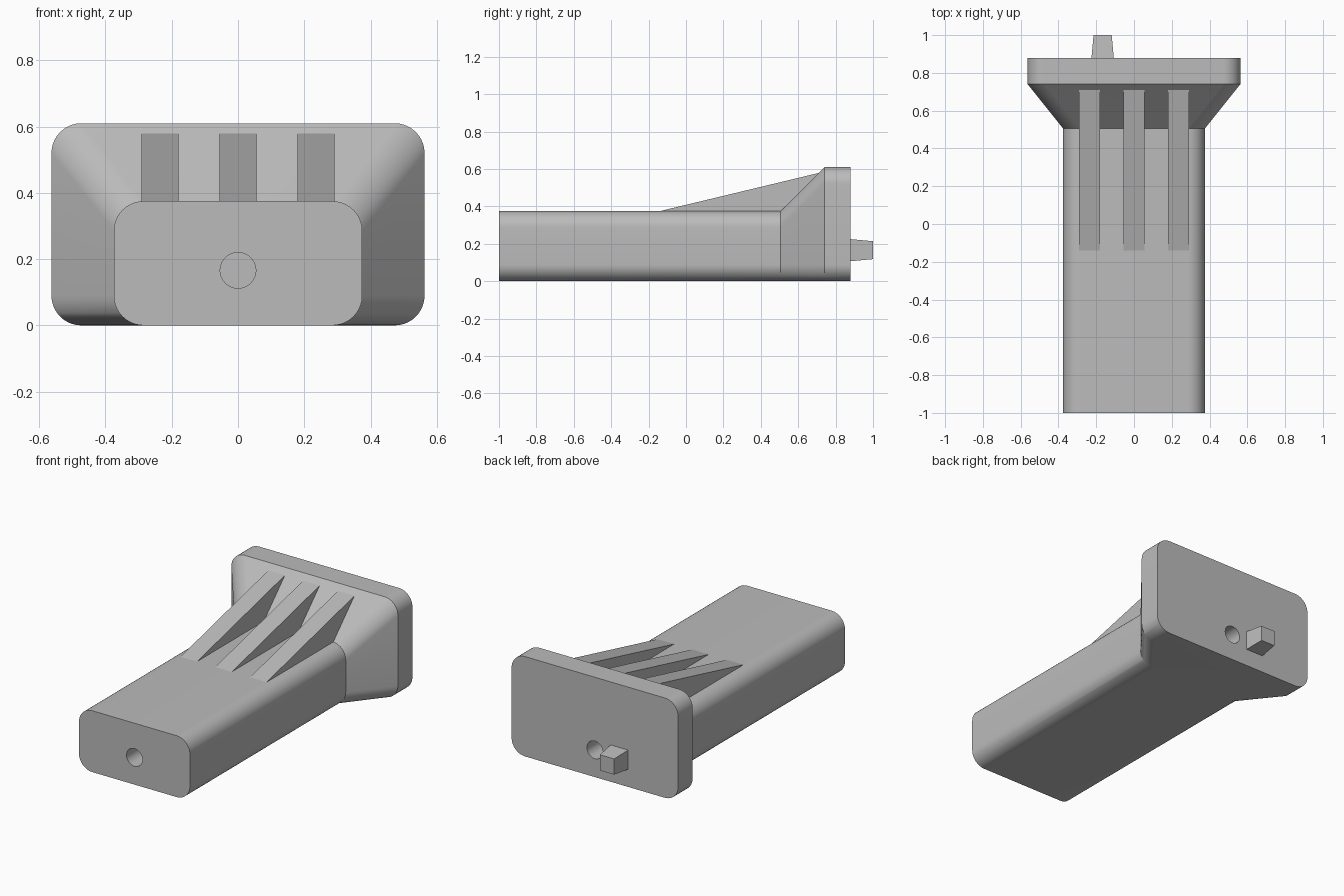
import bpy, bmesh, math
from mathutils import Matrix, Vector

cube = bpy.data.objects.get("Cube")
if cube:
    bpy.data.objects.remove(cube, do_unlink=True)

grey = bpy.data.materials.new("plain_grey")
grey.use_nodes = True
COLOUR = (0.5, 0.5, 0.5, 1)
grey.diffuse_color = COLOUR
grey.node_tree.nodes["Principled BSDF"].inputs["Base Color"].default_value = COLOUR


def rounded_rect(half_w, height, y, r=0.09, steps=10):
    """Rounded rectangle standing on z = 0 in the plane y."""
    pts = []
    corners = [(half_w - r, height - r), (r - half_w, height - r),
               (r - half_w, r), (half_w - r, r)]
    for i, (cx, cz) in enumerate(corners):
        for s in range(steps + 1):
            a = math.pi / 2 * (i + s / steps)
            pts.append((cx + r * math.cos(a), y, cz + r * math.sin(a)))
    return pts


def loft(name, sections):
    """Skin closed sections of equal length and cap both ends."""
    bm = bmesh.new()
    rings = [[bm.verts.new(p) for p in sec] for sec in sections]
    for a, b in zip(rings, rings[1:]):
        for i in range(len(a)):
            j = (i + 1) % len(a)
            bm.faces.new((a[i], a[j], b[j], b[i]))
    bm.faces.new(rings[0])
    bm.faces.new(rings[-1][::-1])
    bmesh.ops.recalc_face_normals(bm, faces=bm.faces)
    mesh = bpy.data.meshes.new(name)
    bm.to_mesh(mesh)
    bm.free()
    mesh.materials.append(grey)
    obj = bpy.data.objects.new(name, mesh)
    bpy.context.collection.objects.link(obj)
    return obj


def activate(obj):
    bpy.ops.object.select_all(action='DESELECT')
    obj.select_set(True)
    bpy.context.view_layer.objects.active = obj


# Straight bar flaring out into an end plate
body = loft("body", [rounded_rect(0.375, 0.375, -1.0),
                     rounded_rect(0.375, 0.375, 0.505),
                     rounded_rect(0.563, 0.61, 0.74),
                     rounded_rect(0.563, 0.61, 0.88)])


# Blind round holes in both ends
def circle(y, r=0.054, n=32):
    return [(r * math.cos(math.tau * i / n), y, 0.166 + r * math.sin(math.tau * i / n))
            for i in range(n)]


for y0, y1 in ((-1.1, -0.7), (0.58, 0.98)):
    cutter = loft("hole_cutter", [circle(y0), circle(y1)])
    cutter.hide_render = True
    cut = body.modifiers.new("hole", 'BOOLEAN')
    cut.operation = 'DIFFERENCE'
    cut.solver = 'EXACT'
    cut.object = cutter
    activate(body)
    bpy.ops.object.modifier_apply(modifier=cut.name)
    bpy.data.objects.remove(cutter, do_unlink=True)
activate(body)
bpy.ops.object.shade_smooth_by_angle(angle=math.radians(30))

# Three wedge ribs bracing the flare
RIB = [(-0.14, 0.375), (0.71, 0.579), (0.74, 0.579), (0.74, 0.3), (-0.14, 0.3)]
for side, x in (("right", -0.235), ("middle", 0), ("left", 0.235)):
    loft(side + "_rib", [[(x + dx, y, z) for y, z in RIB] for dx in (-0.056, 0.056)])


# Tapered square peg on the back of the plate
def square(h, y):
    return [(-0.166 + sx * h, y, 0.166 + sz * h)
            for sx, sz in ((1, 1), (-1, 1), (-1, -1), (1, -1))]


loft("peg", [square(0.06, 0.86), square(0.059, 0.88), square(0.048, 1.0)])
